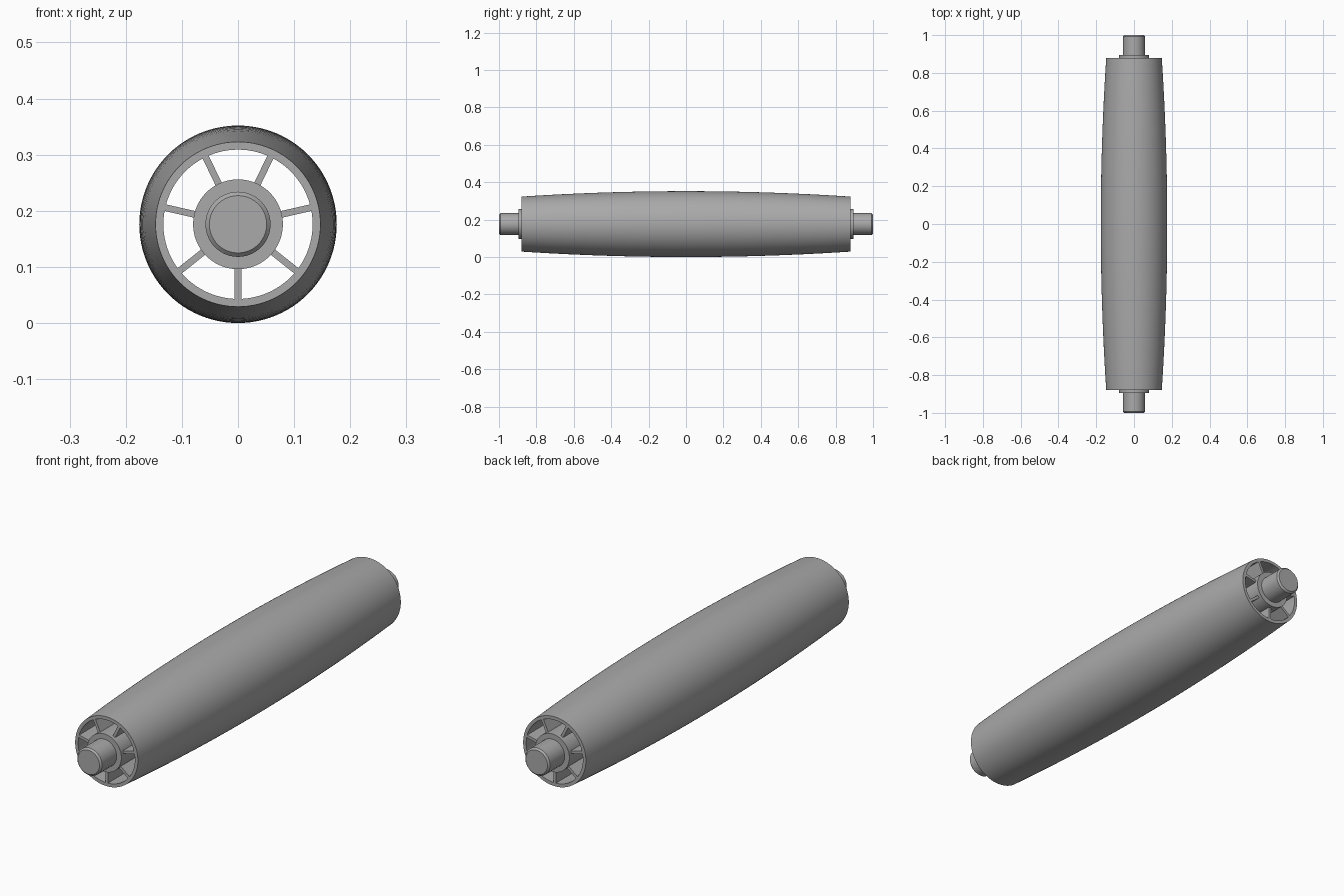
import bpy, bmesh, math
from mathutils import Matrix, Vector

cube = bpy.data.objects.get("Cube")
if cube:
    bpy.data.objects.remove(cube, do_unlink=True)

AXIS_Z = 0.176      # height of the roller axis
HALF = 0.88         # half length of the barrel
R_MID, R_END, R_BORE = 0.176, 0.147, 0.133
R_HUB, R_SHAFT = 0.08, 0.058
SPOKES = 7
SEGMENTS = 96

grey = bpy.data.materials.new("plain grey")
grey.use_nodes = True
colour = (0.4, 0.4, 0.4, 1)
grey.diffuse_color = colour
grey.node_tree.nodes["Principled BSDF"].inputs["Base Color"].default_value = colour


def finish(bm, name):
    bmesh.ops.recalc_face_normals(bm, faces=bm.faces)
    mesh = bpy.data.meshes.new(name)
    bm.to_mesh(mesh)
    bm.free()
    mesh.materials.append(grey)
    obj = bpy.data.objects.new(name, mesh)
    obj.location.z = AXIS_Z
    bpy.context.collection.objects.link(obj)
    return obj


def lathe(name, profile, closed=False):
    """Spin (radius, y) points around the y axis."""
    bm = bmesh.new()
    verts = [bm.verts.new((r, y, 0)) for r, y in profile]
    pairs = list(zip(verts, verts[1:]))
    if closed:
        pairs.append((verts[-1], verts[0]))
    edges = [bm.edges.new(p) for p in pairs]
    bmesh.ops.spin(bm, geom=verts + edges, cent=(0, 0, 0), axis=(0, 1, 0),
                   angle=math.tau, steps=SEGMENTS)
    bmesh.ops.remove_doubles(bm, verts=bm.verts, dist=1e-5)
    obj = finish(bm, name)
    bpy.ops.object.select_all(action="DESELECT")
    obj.select_set(True)
    bpy.context.view_layer.objects.active = obj
    bpy.ops.object.shade_smooth_by_angle(angle=math.radians(30))
    return obj


# Crowned barrel with a straight bore
steps = [i / 12 for i in range(-12, 13)]
crown = [(R_MID - (R_MID - R_END) * t * t, HALF * t) for t in steps]
lathe("barrel", crown + [(R_BORE, HALF), (R_BORE, -HALF)], closed=True)

# Hub tube, standing slightly proud of the barrel ends
hub_end = HALF + 0.015
lathe("hub", [(R_SHAFT, -hub_end), (R_HUB, -hub_end),
              (R_HUB, hub_end), (R_SHAFT, hub_end)], closed=True)

# Shaft with chamfered tips
chamfer = 0.007
tip = [(R_SHAFT, 1 - chamfer), (R_SHAFT - chamfer, 1), (0, 1)]
lathe("shaft", [(r, -y) for r, y in reversed(tip)] + tip)

# Full-length radial webs between hub and barrel
bm = bmesh.new()
inner, outer = R_HUB - 0.005, R_BORE + 0.001
for i in range(SPOKES):
    turn = Matrix.Rotation(math.tau * i / SPOKES, 4, "Y")
    place = Matrix.Translation(Vector((0, 0, -(inner + outer) / 2)))
    size = Matrix.Diagonal((0.012, 2 * HALF, outer - inner, 1))
    bmesh.ops.create_cube(bm, size=1, matrix=turn @ place @ size)
finish(bm, "spokes")
